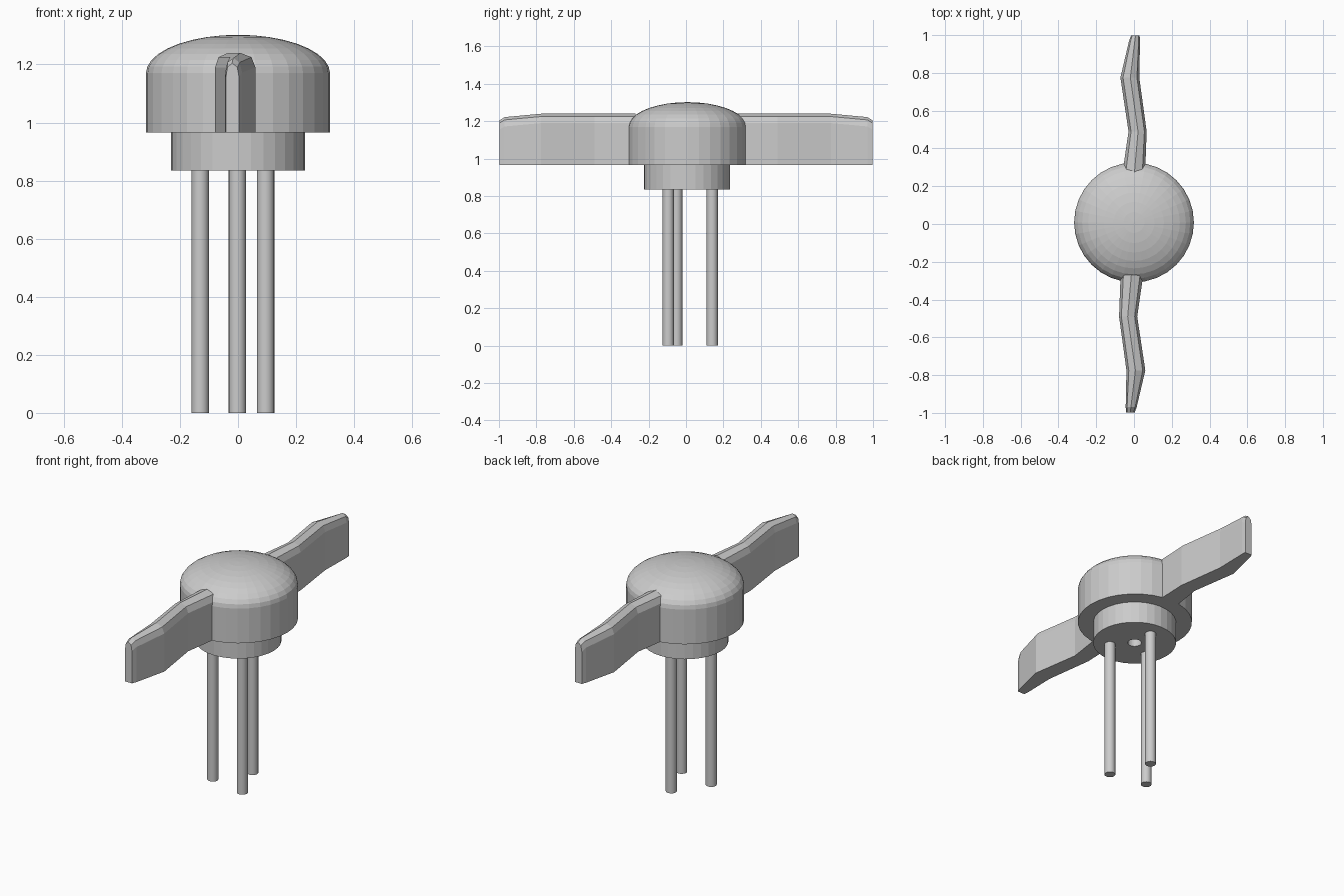
import bpy, bmesh, math

if "Cube" in bpy.data.objects:
    bpy.data.objects.remove(bpy.data.objects["Cube"])


def finish(name, bm):
    bmesh.ops.recalc_face_normals(bm, faces=bm.faces)
    mesh = bpy.data.meshes.new(name)
    bm.to_mesh(mesh)
    bm.free()
    obj = bpy.data.objects.new(name, mesh)
    bpy.context.collection.objects.link(obj)
    return obj


def lathe(name, profile, centre, sides=32):
    """Spin an (r, z) profile round a vertical axis."""
    bm = bmesh.new()
    verts = [bm.verts.new((r, 0, z)) for r, z in profile]
    edges = [bm.edges.new(p) for p in zip(verts, verts[1:])]
    bmesh.ops.spin(bm, geom=verts + edges, cent=(0, 0, 0), axis=(0, 0, 1),
                   angle=math.tau, steps=sides, use_duplicate=False)
    bmesh.ops.remove_doubles(bm, verts=bm.verts, dist=1e-5)
    obj = finish(name, bm)
    obj.location = (*centre, 0)
    return obj


def blade(name, sign):
    """Loft a ridged cross-section along a zig-zag; sign turns it half round."""
    # across (fraction of half width), z
    section = [(-1, 0.965), (-1, 1.19), (-0.72, 1.225), (0.05, 1.24),
               (0.75, 1.225), (1, 1.19), (1, 0.965)]
    # x, y, half width, drop of the top edge
    stations = [(0.005, 0.27, 0.06, 0), (0.025, 0.49, 0.048, 0),
                (-0.016, 0.775, 0.05, 0), (0.009, 0.97, 0.029, 0.018),
                (0.013, 0.997, 0.023, 0.035)]
    bm = bmesh.new()
    rings = []
    for x, y, half, drop in stations:
        rings.append([bm.verts.new((sign * (x + half * u) - 0.006, sign * y,
                                    z - (drop if z > 1 else 0)))
                      for u, z in section])
    n = len(section)
    for a, b in zip(rings, rings[1:]):
        for i in range(n):
            j = (i + 1) % n
            bm.faces.new((a[i], a[j], b[j], b[i]))
    bm.faces.new(rings[0])
    bm.faces.new(rings[-1])
    return finish(name, bm)


# domed cap with flat underside
dome = [(0.317 * math.cos(math.radians(a)), 1.17 + 0.132 * math.sin(math.radians(a)))
        for a in range(0, 90, 10)]
lathe("cap", [(0, 0.965), (0.317, 0.965)] + dome + [(0, 1.302)], (0, 0.008))

# collar under the cap, with a blind centre hole
lathe("collar", [(0, 0.935), (0.038, 0.935), (0.038, 0.835),
                 (0.23, 0.835), (0.23, 0.967)], (0, 0.005))

# two zig-zag side blades
blade("back_blade", 1)
blade("front_blade", -1)

# three round legs
for i, pos in enumerate([(-0.002, 0.14), (-0.13, -0.05), (0.095, -0.095)]):
    leg = lathe(f"leg_{i + 1}", [(0, 0), (0.03, 0), (0.03, 0.84), (0, 0.84)], pos, 20)
    bpy.context.view_layer.objects.active = leg
    bpy.ops.object.select_all(action='DESELECT')
    leg.select_set(True)
    bpy.ops.object.shade_smooth_by_angle(angle=math.radians(30))
